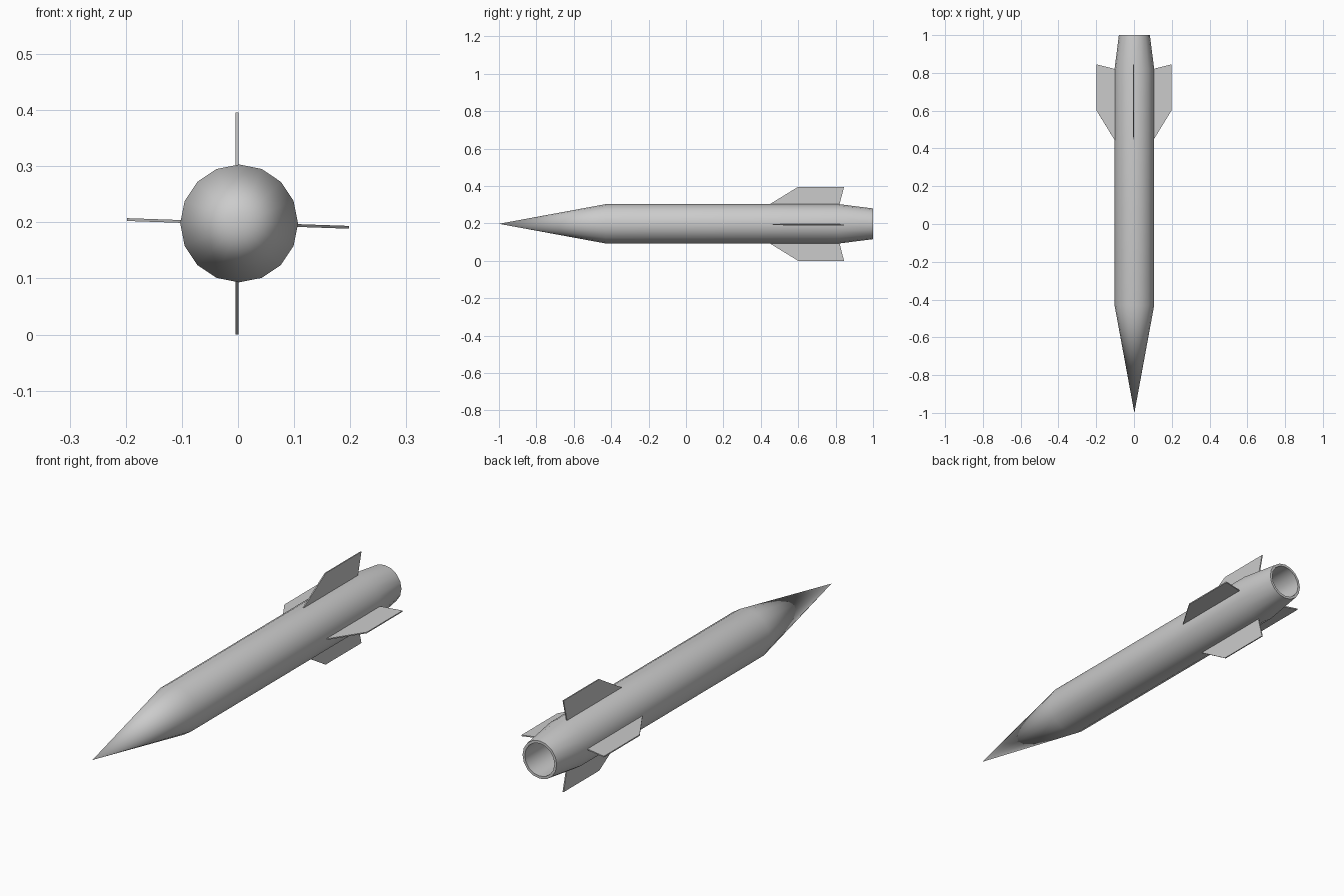
import bpy, bmesh, math
from mathutils import Vector

if "Cube" in bpy.data.objects:
    bpy.data.objects.remove(bpy.data.objects["Cube"])

CX, CZ, SIDES = 0.002, 0.198, 16


def make_object(name, bm):
    bmesh.ops.remove_doubles(bm, verts=bm.verts, dist=1e-5)
    bmesh.ops.recalc_face_normals(bm, faces=bm.faces)
    mesh = bpy.data.meshes.new(name)
    bm.to_mesh(mesh)
    bm.free()
    obj = bpy.data.objects.new(name, mesh)
    bpy.context.collection.objects.link(obj)
    return obj


def lathe(name, profile):
    """Spin (y, radius) points round the long axis."""
    bm = bmesh.new()
    verts = [bm.verts.new((CX, y, CZ + r)) for y, r in profile]
    edges = [bm.edges.new(p) for p in zip(verts, verts[1:])]
    bmesh.ops.spin(bm, geom=verts + edges, cent=(CX, 0, CZ), axis=(0, 1, 0),
                   angle=2 * math.pi, steps=SIDES)
    obj = make_object(name, bm)
    bpy.ops.object.select_all(action='DESELECT')
    obj.select_set(True)
    bpy.context.view_layer.objects.active = obj
    bpy.ops.object.shade_smooth_by_angle(angle=math.radians(30))
    return obj


def fin(name, degrees, cx):
    """Thin swept plate standing out at an angle in the xz plane."""
    profile = [(0.44, 0.10), (0.60, 0.198), (0.845, 0.198), (0.82, 0.10)]
    a = math.radians(degrees)
    out = Vector((math.cos(a), 0, math.sin(a)))
    side = Vector((-math.sin(a), 0, math.cos(a))) * 0.0025
    bm = bmesh.new()
    base = Vector((cx, 0, CZ))
    face = bm.faces.new([bm.verts.new(base + out * r - side + Vector((0, y, 0)))
                         for y, r in profile])
    ext = bmesh.ops.extrude_face_region(bm, geom=[face])
    moved = [g for g in ext['geom'] if isinstance(g, bmesh.types.BMVert)]
    bmesh.ops.translate(bm, verts=moved, vec=side * 2)
    return make_object(name, bm)


# Pointed body with tapered tail and hollow exhaust
lathe("rocket_body", [(-1.0, 0), (-0.43, 0.105), (0.82, 0.105), (1.0, 0.082),
                      (1.0, 0.071), (0.83, 0.071), (0.83, 0)])

# Four tail fins, the side pair slightly tilted
fin("fin_top", 90, -0.002)
fin("fin_bottom", 270, -0.002)
fin("fin_left", 178, 0)
fin("fin_right", -2, 0)
